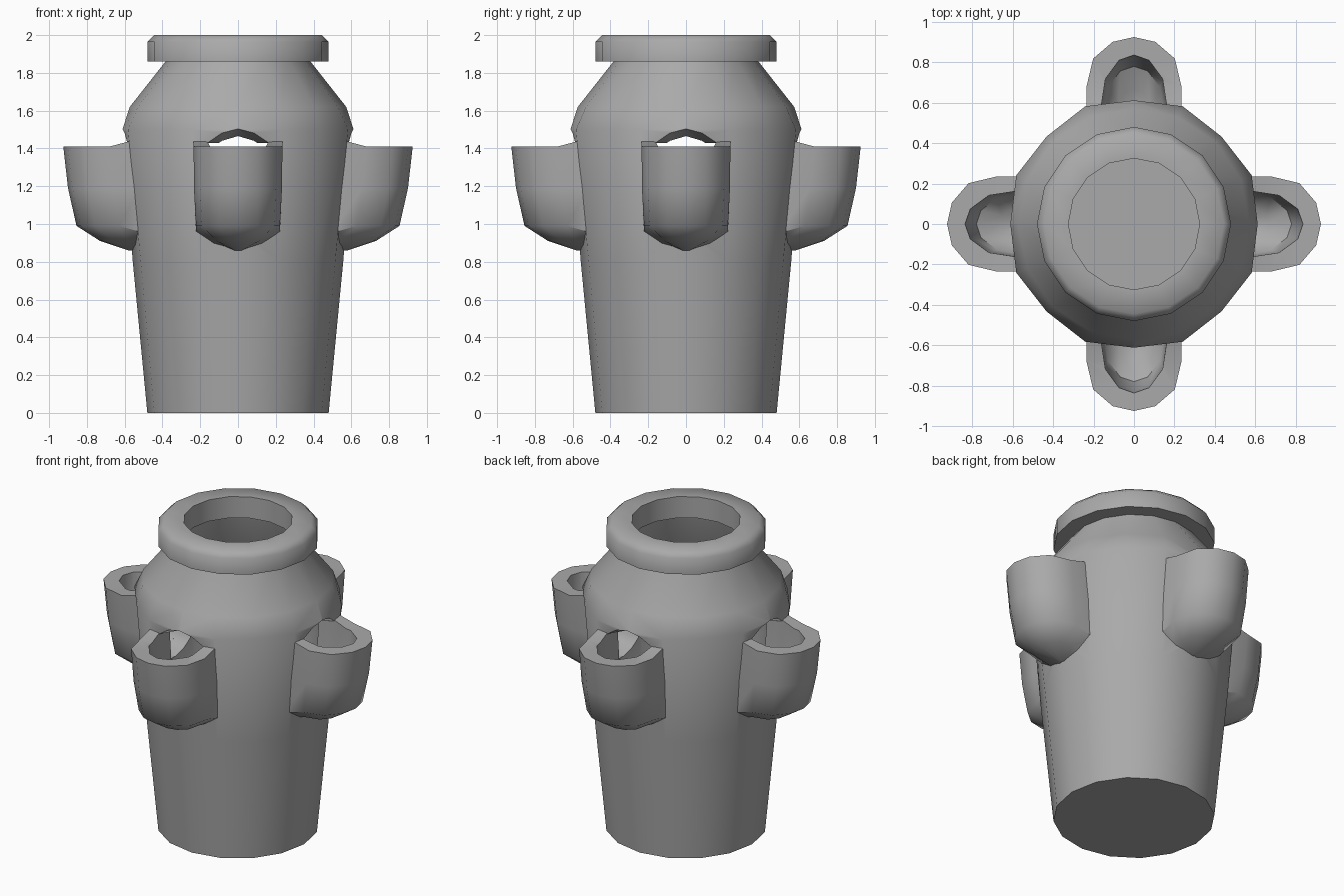
import bpy
import bmesh
from math import sin, cos, pi, radians
from mathutils import Matrix

cube = bpy.data.objects.get("Cube")
if cube:
    bpy.data.objects.remove(cube, do_unlink=True)

SIDES = 16

clay = bpy.data.materials.new("grey_clay")
clay.use_nodes = True
GREY = (0.4, 0.4, 0.4, 1)
clay.diffuse_color = GREY
clay.node_tree.nodes["Principled BSDF"].inputs["Base Color"].default_value = GREY


def finish(name, bm, turn=0):
    """Turn a bmesh about the pot's axis and make it an object."""
    bmesh.ops.recalc_face_normals(bm, faces=bm.faces)
    bm.transform(Matrix.Rotation(turn, 4, "Z"))
    mesh = bpy.data.meshes.new(name)
    bm.to_mesh(mesh)
    bm.free()
    mesh.materials.append(clay)
    obj = bpy.data.objects.new(name, mesh)
    bpy.context.collection.objects.link(obj)
    return obj


def select(obj):
    bpy.ops.object.select_all(action="DESELECT")
    obj.select_set(True)
    bpy.context.view_layer.objects.active = obj


def smooth(obj):
    select(obj)
    bpy.ops.object.shade_smooth_by_angle(angle=radians(48))


def cut(obj, cutter):
    select(obj)
    mod = obj.modifiers.new("cut", "BOOLEAN")
    mod.operation = "DIFFERENCE"
    mod.solver = "EXACT"
    mod.object = cutter
    bpy.ops.object.modifier_apply(modifier=mod.name)


def lathe(name, profile, closed=False, bulge_z=None):
    """Spin (radius, z) points; radius 0 ends become caps."""
    bm = bmesh.new()
    rings = []
    for r, z in profile:
        ring = []
        for i in range(SIDES):
            a = 2 * pi * i / SIDES
            k = 1.03 if z == bulge_z and i % 2 else 1
            ring.append(bm.verts.new((k * r * cos(a), k * r * sin(a), z)))
        rings.append(ring)
    pairs = list(zip(rings, rings[1:]))
    if closed:
        pairs.append((rings[-1], rings[0]))
    else:
        bm.faces.new(rings[0])
        bm.faces.new(rings[-1])
    for a, b in pairs:
        for i in range(SIDES):
            j = (i + 1) % SIDES
            bm.faces.new((a[i], a[j], b[j], b[i]))
    return finish(name, bm)


# Half of the U-shaped plan of a pocket: (width share, depth share)
HALF_U = [(1, 0), (1, 0.38), (0.86, 0.73), (0.45, 0.94)]
PLAN = HALF_U + [(0, 1)] + [(-x, y) for x, y in reversed(HALF_U)]


def scoop(name, rows, turn):
    """Loft U-shaped rows: (z, half width, back, front, lift at the back)."""
    bm = bmesh.new()
    rings = []
    for z, half, back, front, lift in rows:
        rings.append([bm.verts.new((half * u, -(back + (front - back) * v),
                                    z + (lift if v == 0 else 0)))
                      for u, v in PLAN])
    n = len(PLAN)
    for a, b in zip(rings, rings[1:]):
        for i in range(n):
            j = (i + 1) % n
            bm.faces.new((a[i], a[j], b[j], b[i]))
    for ring in (rings[0], rings[-1]):
        for i in range(n // 2 - 1):
            bm.faces.new((ring[i], ring[i + 1], ring[-2 - i], ring[-1 - i]))
        m = n // 2
        bm.faces.new((ring[m - 1], ring[m], ring[m + 1]))
    return finish(name, bm, turn)


def arch(name, turn):
    """Arched cutter whose crown drops towards the inside of the pot."""
    bm = bmesh.new()
    ends = []
    for y, drop in ((-0.4, 0.08), (-0.75, -0.05)):
        pts = [(-0.163, 1.3), (-0.163, 1.44 - drop), (-0.085, 1.487 - drop),
               (0, 1.505 - drop), (0.085, 1.487 - drop),
               (0.163, 1.44 - drop), (0.163, 1.3)]
        ends.append([bm.verts.new((x, y, z)) for x, z in pts])
    a, b = ends
    bm.faces.new(a)
    bm.faces.new(b)
    for i in range(len(a)):
        j = (i + 1) % len(a)
        bm.faces.new((a[i], a[j], b[j], b[i]))
    return finish(name, bm, turn)


# Hollow body: up the outside, down the inside
body = lathe("pot_body", [
    (0.48, 0), (0.557, 0.8), (0.612, 1.5), (0.573, 1.62), (0.38, 1.865),
    (0.375, 1.9), (0.335, 1.9), (0.335, 1.85), (0.48, 1.6), (0.51, 1.48),
    (0.46, 0.8), (0.39, 0.1)], bulge_z=1.5)

# Collar around the mouth
rim = lathe("rim", [(0.48, 1.86), (0.48, 1.965), (0.445, 2.0),
                    (0.325, 2.0), (0.325, 1.86)], closed=True)

OUTER = [(1.41, 0.235, 0.53, 0.925, 0.04), (1.19, 0.233, 0.51, 0.90, 0),
         (0.99, 0.222, 0.49, 0.855, -0.04), (0.91, 0.13, 0.5, 0.73, -0.02),
         (0.86, 0.02, 0.52, 0.58, 0)]
INNER = [(1.46, 0.165, 0.4, 0.84, 0), (1.2, 0.163, 0.4, 0.82, 0),
         (1.05, 0.15, 0.4, 0.78, 0), (1.0, 0.09, 0.4, 0.67, 0),
         (0.97, 0.02, 0.4, 0.57, 0)]
LOW_INNER = [(1.43,) + INNER[0][1:]] + INNER[1:]

# Four planting pockets and their openings into the body
for k, side in enumerate(("front", "left", "back", "right")):
    turn = k * pi / 2
    pocket = scoop(side + "_pocket", OUTER, turn)
    hollow = scoop("hollow_cutter", INNER, turn)
    opening = scoop("opening_cutter", LOW_INNER, turn)
    crown = arch("arch_cutter", turn)
    cut(pocket, hollow)
    cut(body, opening)
    cut(body, crown)
    for helper in (hollow, opening, crown):
        bpy.data.objects.remove(helper, do_unlink=True)
    smooth(pocket)

smooth(body)
smooth(rim)
